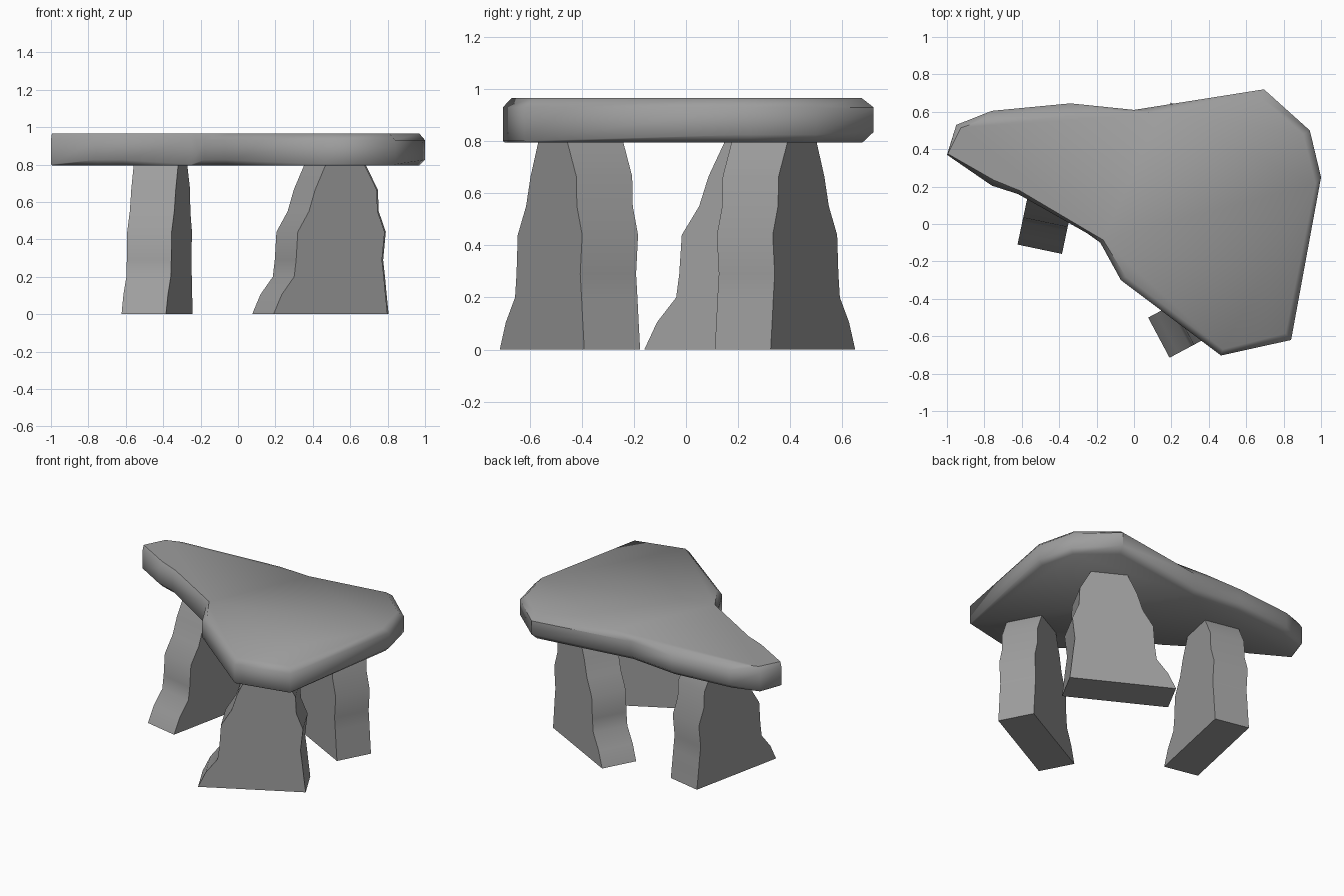
import bpy, math
from mathutils import Vector

if "Cube" in bpy.data.objects:
    bpy.data.objects.remove(bpy.data.objects["Cube"])

stone = bpy.data.materials.new("stone")
stone.diffuse_color = (.34, .34, .34, 1)
stone.use_nodes = True
stone.node_tree.nodes["Principled BSDF"].inputs["Base Color"].default_value = stone.diffuse_color


def loft(name, rings, angle):
    """Skin equal-length rings, cap both ends, shade smooth by angle."""
    n = len(rings[0])
    verts = [v for r in rings for v in r]
    faces = [(k * n + i, k * n + (i + 1) % n, (k + 1) * n + (i + 1) % n, (k + 1) * n + i)
             for k in range(len(rings) - 1) for i in range(n)]
    faces += [tuple(reversed(range(n))), tuple(range(len(verts) - n, len(verts)))]
    me = bpy.data.meshes.new(name)
    me.from_pydata(verts, [], faces)
    me.materials.append(stone)
    ob = bpy.data.objects.new(name, me)
    bpy.context.collection.objects.link(ob)
    bpy.ops.object.select_all(action='DESELECT')
    ob.select_set(True)
    bpy.context.view_layer.objects.active = ob
    bpy.ops.object.shade_smooth_by_angle(angle=math.radians(angle))
    return ob


# Upright stones share one weathered side profile:
# height, inset of the steep end, inset of the straighter end
PROFILE = [(0, 0, 0), (.105, .05, .012), (.2, .125, .022), (.29, .137, .033),
           (.44, .147, .017), (.55, .215, .06), (.665, .252, .065), (.797, .315, .138)]


def upright(name, corner, angle, flip=False):
    """corner = foot of one end, angle = direction of the long side."""
    length, thick = .69, .243
    u = Vector((math.cos(angle), math.sin(angle), 0))
    v = Vector((-u.y, u.x, 0)) * thick
    base = Vector((corner[0], corner[1], 0))
    rings = []
    for z, a, b in PROFILE:
        up = Vector((0, 0, z))
        p, q = base + u * a + up, base + u * (length - b) + up
        rings.append([p, q, q + v, p + v])
    return loft(name, rings, 40)


upright("front_upright", (.19, -.715), math.atan2(.325, .61))
upright("left_upright", (-.385, -.16), math.atan2(.64, .135))
upright("back_upright", (.082, .435), math.atan2(-.325, .61))

# Capstone corners: rim x, y, then top edge x, y, then bottom chamfer
CORNERS = [(-1, .37, -.995, .375, .006), (-.76, .205, -.75, .235, .03),
           (-.62, .16, -.61, .178, .03), (-.25, -.05, -.25, -.035, .006),
           (-.18, -.10, -.165, -.085, .03), (-.07, -.30, -.045, -.28, .03),
           (.465, -.703, .475, -.67, .006), (.84, -.62, .81, -.585, .006),
           (1, .25, .97, .215, .03), (.94, .5, .905, .48, .03),
           (.695, .72, .68, .675, .04), (0, .61, .14, .592, .03),
           (-.34, .645, -.1, .603, .03), (-.76, .605, -.82, .55, .03),
           (-.95, .53, -.925, .515, .015)]


def bottom_corner(i):
    """Rim corner pulled in along its mitred inward bisector."""
    here, nxt, prv = (Vector(CORNERS[j % len(CORNERS)][:2]) for j in (i, i + 1, i - 1))
    d1 = (nxt - here).normalized()
    d = (d1 + (here - prv).normalized()).normalized()
    q = here + Vector((-d.y, d.x)) / d.dot(d1) * CORNERS[i][4]
    return (q.x, q.y, .795)


loft("capstone", [[bottom_corner(i) for i in range(len(CORNERS))],
                  [(c[0], c[1], .795 + c[4]) for c in CORNERS],
                  [(c[0], c[1], .93) for c in CORNERS],
                  [(c[2], c[3], .965) for c in CORNERS]], 48)
